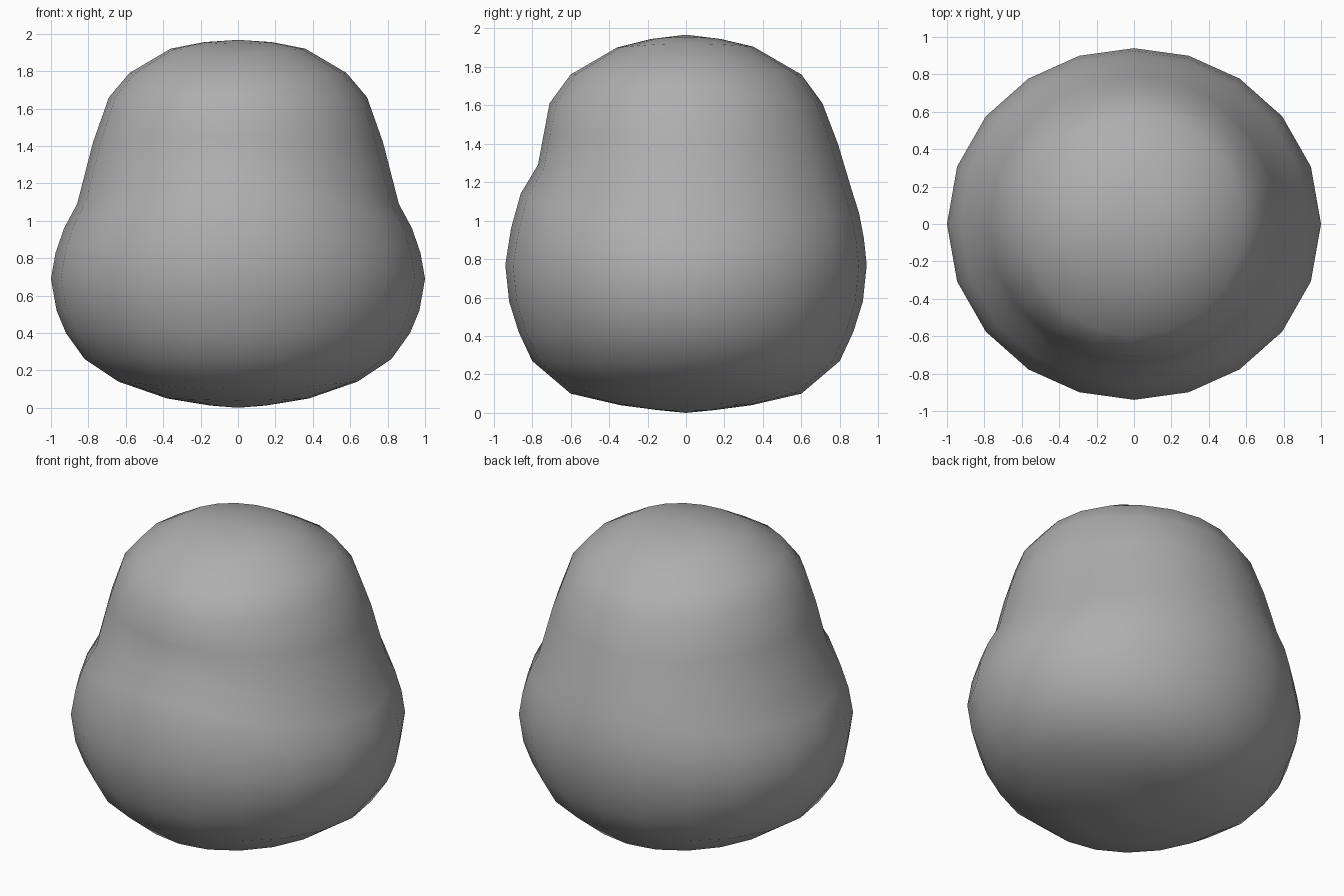
import bpy, bmesh
from math import sin, cos, pi

if "Cube" in bpy.data.objects:
    bpy.data.objects.remove(bpy.data.objects["Cube"])

# Outline (radius, height) from top to bottom; the waist crease tilts down to the back
SIDE = [(0.18, 1.955), (0.36, 1.92), (0.58, 1.79), (0.69, 1.66), (0.775, 1.42),
        (0.86, 1.09), (0.93, 0.96), (0.975, 0.83), (1.0, 0.69), (0.97, 0.52),
        (0.92, 0.40), (0.82, 0.26), (0.64, 0.14), (0.38, 0.05), (0.15, 0.012)]
FRONT = [(0.18, 1.945), (0.36, 1.90), (0.60, 1.76), (0.71, 1.61), (0.74, 1.45),
         (0.77, 1.29), (0.86, 1.14), (0.91, 0.96), (0.94, 0.77), (0.92, 0.58),
         (0.87, 0.42), (0.80, 0.27), (0.60, 0.10), (0.34, 0.04), (0.15, 0.015)]
BACK = [(0.18, 1.945), (0.35, 1.905), (0.60, 1.76), (0.71, 1.61), (0.79, 1.40),
        (0.865, 1.15), (0.90, 1.04), (0.925, 0.91), (0.94, 0.77), (0.92, 0.58),
        (0.87, 0.42), (0.80, 0.27), (0.60, 0.10), (0.34, 0.04), (0.15, 0.015)]
SEGMENTS = 20


def make_ring(bm, i):
    """One rounded ring blended from the side, front and back outlines."""
    ring = []
    for k in range(SEGMENTS):
        a = 2 * pi * k / SEGMENTS
        c, s = cos(a), sin(a)
        w = c * c
        rx, zx = SIDE[i]
        ry, zy = (BACK if s >= 0 else FRONT)[i]
        r = rx * w + ry * (1 - w)
        ring.append(bm.verts.new((r * c, r * s, zx * w + zy * (1 - w))))
    return ring


# Rounded two-lobed body
bm = bmesh.new()
rings = [make_ring(bm, i) for i in range(len(SIDE))]
top = bm.verts.new((0, 0, 1.967))
bottom = bm.verts.new((0, 0, 0.0))
for k in range(SEGMENTS):
    n = (k + 1) % SEGMENTS
    bm.faces.new((top, rings[0][k], rings[0][n]))
    bm.faces.new((bottom, rings[-1][n], rings[-1][k]))
    for upper, lower in zip(rings, rings[1:]):
        bm.faces.new((upper[k], lower[k], lower[n], upper[n]))
bmesh.ops.recalc_face_normals(bm, faces=bm.faces)
for f in bm.faces:
    f.smooth = True

mesh = bpy.data.meshes.new("rounded_body")
bm.to_mesh(mesh)
bm.free()
body = bpy.data.objects.new("rounded_body", mesh)
bpy.context.collection.objects.link(body)

# Mid grey surface
grey = bpy.data.materials.new("mid_grey")
grey.diffuse_color = (0.425, 0.425, 0.425, 1)
grey.use_nodes = True
grey.node_tree.nodes["Principled BSDF"].inputs["Base Color"].default_value = grey.diffuse_color
mesh.materials.append(grey)
